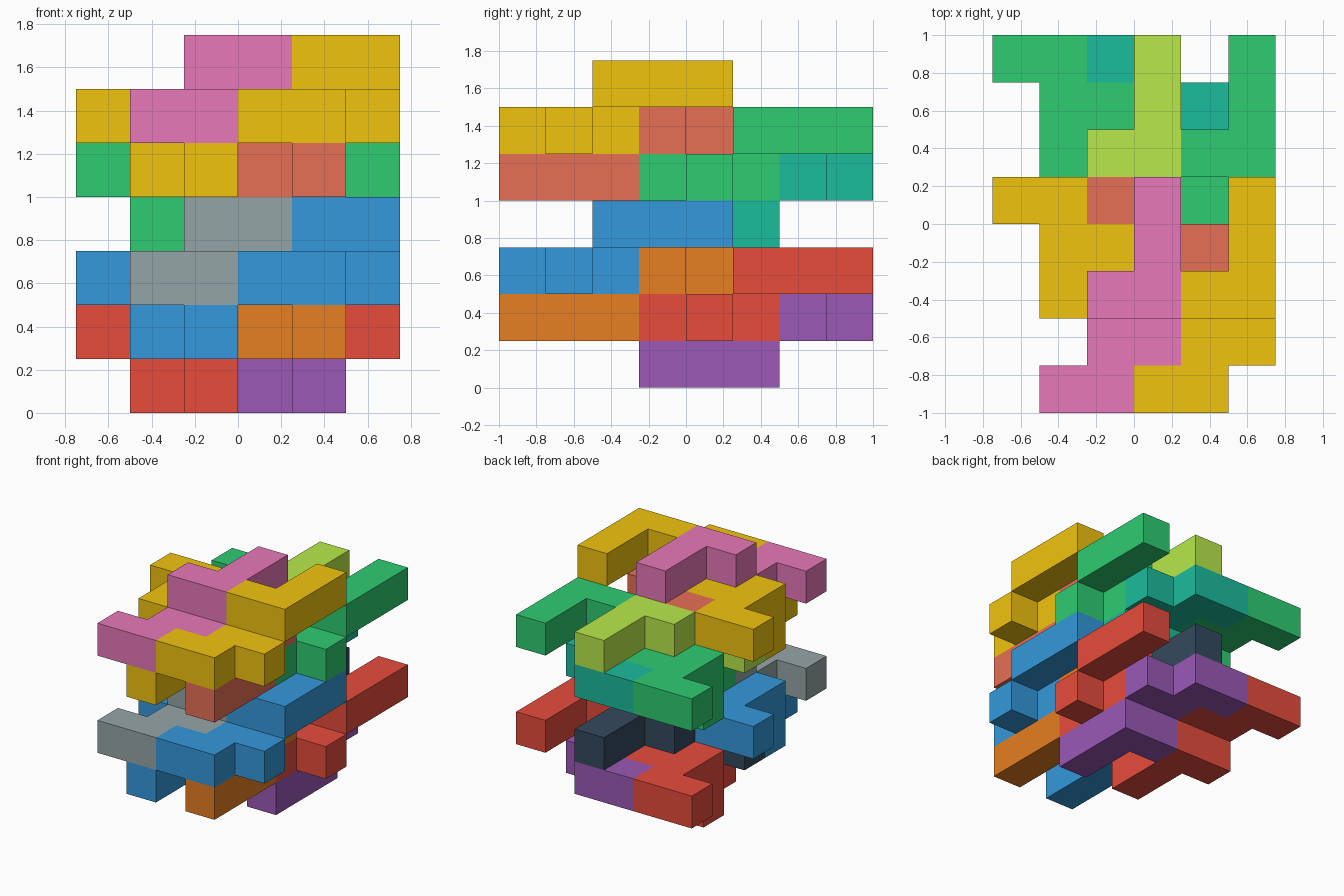
import bpy, bmesh
from mathutils import Color, Vector

if "Cube" in bpy.data.objects:
    bpy.data.objects.remove(bpy.data.objects["Cube"])

U = 0.25  # edge of one cube

# One nine-cube piece: a flat five-cube layer with a four-cube hook on top
PIECE = [(0, 0, 1), (1, 0, 1), (1, 1, 1), (2, 1, 1), (1, 2, 1),
         (1, 2, 2), (2, 2, 2), (2, 3, 2), (2, 4, 2)]
FLIPPED = [(x, 4 - y, 2 - z) for x, y, z in PIECE]  # half turn about x


def material(name, rgb):
    mat = bpy.data.materials.new(name)
    linear = Color([c / 255 for c in rgb]).from_srgb_to_scene_linear()
    mat.diffuse_color = (*linear, 1)
    mat.use_nodes = True
    mat.node_tree.nodes["Principled BSDF"].inputs["Base Color"].default_value = mat.diffuse_color
    return mat


def block(name, cells, origin, mat):
    """Join cubes into one solid, keeping only the outside faces."""
    bm = bmesh.new()
    filled = set(cells)
    for cell in cells:
        for axis in range(3):
            for side in (-1, 1):
                n = [0, 0, 0]
                n[axis] = side
                if tuple(c + d for c, d in zip(cell, n)) in filled:
                    continue
                n = Vector(n) / 2
                a = Vector((0, 0, 0))
                a[(axis + 1) % 3] = 0.5
                b = 2 * n.cross(a)
                mid = Vector(cell) + Vector((0.5, 0.5, 0.5)) + n
                bm.faces.new([bm.verts.new((mid + p) * U)
                              for p in (-a - b, a - b, a + b, b - a)])
    bmesh.ops.remove_doubles(bm, verts=bm.verts, dist=1e-4)
    bmesh.ops.dissolve_limit(bm, angle_limit=0.01, verts=bm.verts, edges=bm.edges)
    mesh = bpy.data.meshes.new(name)
    bm.to_mesh(mesh)
    bm.free()
    mesh.materials.append(mat)
    obj = bpy.data.objects.new(name, mesh)
    obj.location = origin
    bpy.context.collection.objects.link(obj)


COLOURS = {
    "red": (231, 76, 60), "purple": (155, 89, 182), "slate": (52, 73, 94),
    "blue": (52, 152, 219), "orange": (230, 126, 34), "grey": (149, 165, 166),
    "green": (46, 204, 113), "teal": (26, 188, 156), "lime": (184, 233, 74),
    "yellow": (241, 196, 15), "coral": (231, 112, 85), "pink": (232, 120, 184),
}
MATS = {n: material(n, c) for n, c in COLOURS.items()}

# Four clusters: name, y cell, z cell, and colours of outer / flipped / upright pieces
CLUSTERS = [
    ("lower_back", 3, 0, "red", "purple", "slate"),
    ("lower_front", 0, 1, "blue", "orange", "grey"),
    ("upper_back", 3, 3, "green", "teal", "lime"),
    ("upper_front", 0, 4, "yellow", "coral", "pink"),
]

# Each cluster interlocks two flipped and two upright pieces along x
for name, j, k, outer, inner_flipped, inner_upright in CLUSTERS:
    for part, cells, i, colour in (
            ("left_block", FLIPPED, 0, outer),
            ("mid_left_block", PIECE, 1, inner_upright),
            ("mid_right_block", FLIPPED, 2, inner_flipped),
            ("right_block", PIECE, 3, outer)):
        origin = (i * U - 0.75, j * U - 1, k * U)
        block(f"{name}_{part}", cells, origin, MATS[colour])
